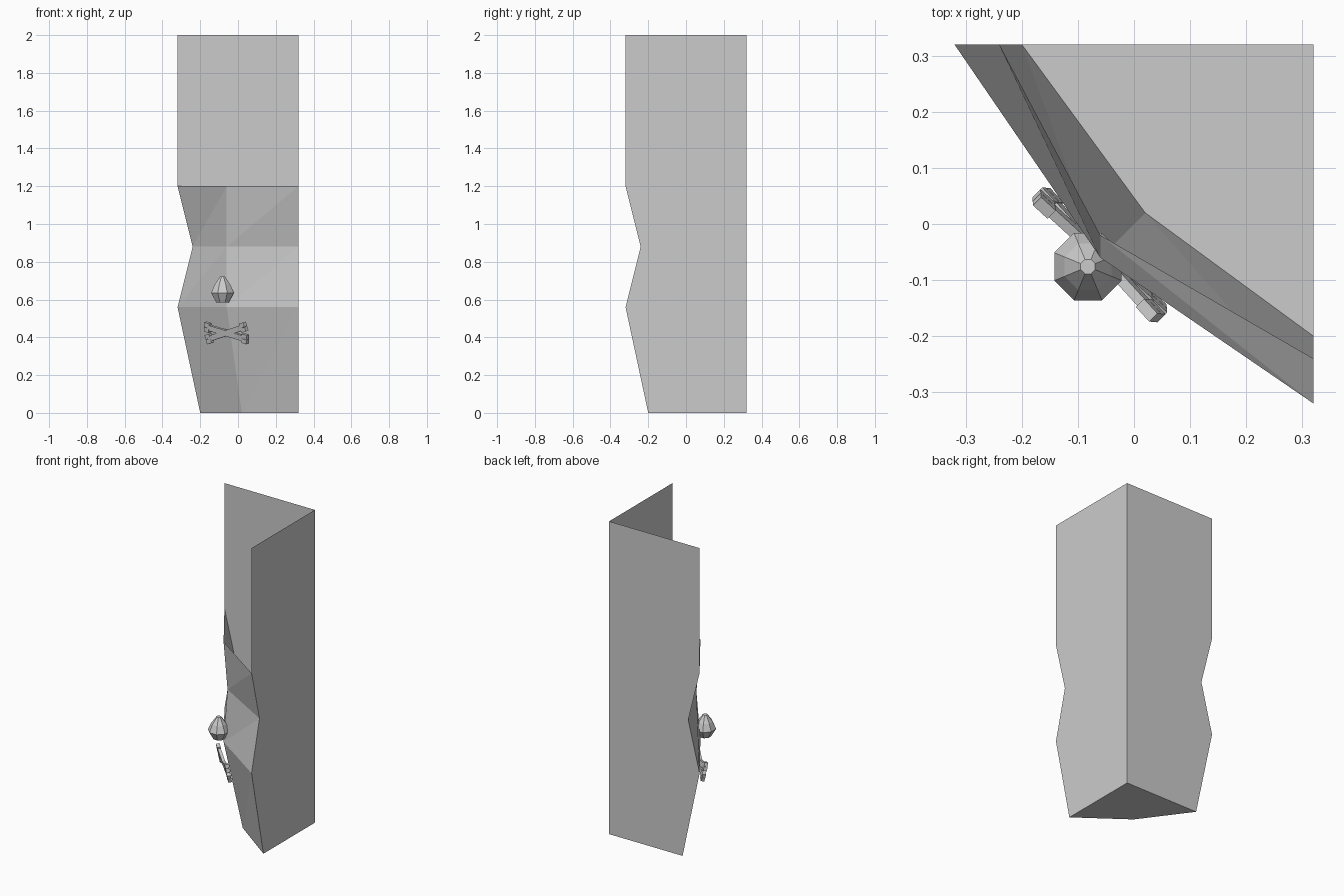
import bpy, bmesh, math
from mathutils import Matrix, Vector

if "Cube" in bpy.data.objects:
    bpy.data.objects.remove(bpy.data.objects["Cube"])


def finish(name, bm):
    me = bpy.data.meshes.new(name)
    bm.to_mesh(me)
    bm.free()
    ob = bpy.data.objects.new(name, me)
    bpy.context.collection.objects.link(ob)
    return ob


# Corner pillar: two flat walls meeting at a back corner, open top, dented front
C = 0.32
levels = [(0.0, -0.20, (0.02, 0.02)), (0.56, -0.32, (-0.06, -0.06)),
          (0.88, -0.24, (-0.06, -0.02)), (1.2, -0.32, (-0.06, -0.06))]
bm = bmesh.new()
left = [bm.verts.new((s, C, z)) for z, s, m in levels]
mid = [bm.verts.new((m[0], m[1], z)) for z, s, m in levels]
right = [bm.verts.new((C, s, z)) for z, s, m in levels]
top_left = bm.verts.new((-C, C, 2))
top_right = bm.verts.new((C, -C, 2))
top_back = bm.verts.new((C, C, 2))
low_back = bm.verts.new((C, C, 0))
bm.faces.new([low_back] + left + [top_left, top_back])
bm.faces.new([top_back, top_right] + right[::-1] + [low_back])
bm.faces.new([low_back, right[0], mid[0], left[0]])
for i in range(3):
    if i == 0:
        # lowest band fans from the middle and right edges
        tris = [(left[0], mid[0], mid[1]), (left[0], mid[1], left[1]),
                (mid[0], right[0], right[1]), (mid[0], right[1], mid[1])]
    else:
        tris = [(left[i], mid[i], mid[i + 1]), (left[i], mid[i + 1], left[i + 1]),
                (mid[i], right[i], right[i + 1]), (mid[i], right[i + 1], mid[i + 1])]
    for t in tris:
        bm.faces.new(t)
finish("corner_pillar", bm)

# Faceted bulb above the crossed bars
bm = bmesh.new()
rings = []
for r, z in [(0.036, 0.585), (0.065, 0.635), (0.045, 0.68), (0.014, 0.722)]:
    rings.append([bm.verts.new((-0.082 + r * math.cos(a), -0.076 + r * math.sin(a), z))
                  for a in (math.tau * (k + 0.5) / 8 for k in range(8))])
for a, b in zip(rings, rings[1:]):
    for k in range(8):
        j = (k + 1) % 8
        bm.faces.new((a[k], a[j], b[j], b[k]))
bm.faces.new(rings[0][::-1])
bm.faces.new(rings[-1])
finish("faceted_bulb", bm)

# Crossed bars with knobbed ends, leaning with the lower front
ux = Vector((1, -1, 0)).normalized()
uy = Vector((-0.14, -0.14, 1)).normalized()
uz = ux.cross(uy)
frame = Matrix((ux, uy, uz)).transposed().to_4x4()
frame.translation = (-0.061, -0.055, 0.423)


def box(bm, x, y, size, angle):
    m = (frame @ Matrix.Rotation(angle, 4, 'Z') @ Matrix.Translation((x, y, 0))
         @ Matrix.Diagonal((*size, 1)))
    bmesh.ops.create_cube(bm, size=1, matrix=m)


for name, sign in (("rising_bar", 1), ("falling_bar", -1)):
    bm = bmesh.new()
    angle = sign * math.radians(13)
    box(bm, 0, 0, (0.27, 0.03, 0.018), angle)
    for side in (-1, 1):
        for up in (-1, 1):
            box(bm, side * 0.138, up * 0.013, (0.036, 0.024, 0.021), angle)
    finish(name, bm)
